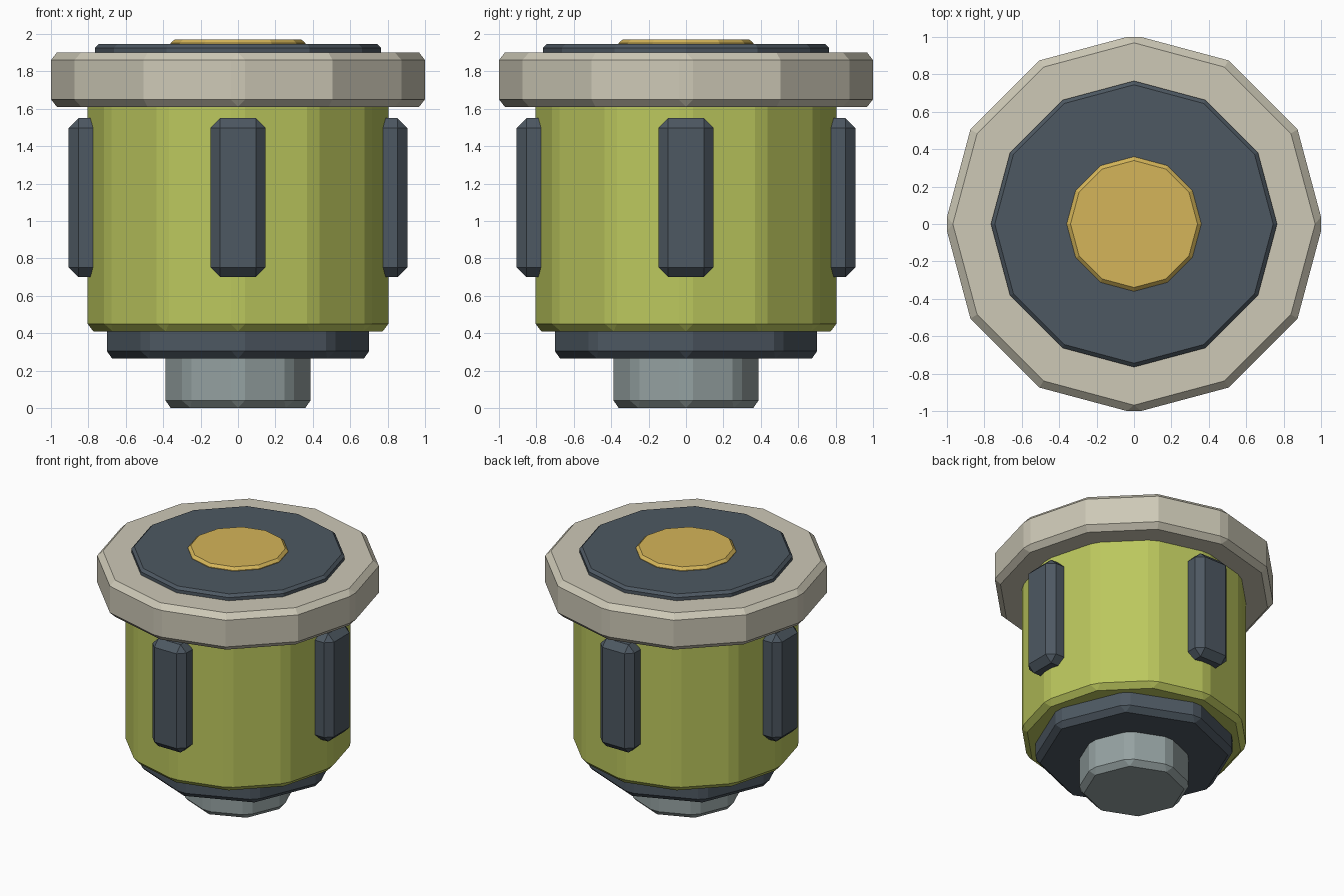
import bpy, bmesh, math
from mathutils import Matrix

if "Cube" in bpy.data.objects:
    bpy.data.objects.remove(bpy.data.objects["Cube"], do_unlink=True)


def make_material(name, color):
    mat = bpy.data.materials.new(name)
    mat.use_nodes = True
    mat.diffuse_color = (*color, 1)
    mat.node_tree.nodes["Principled BSDF"].inputs["Base Color"].default_value = (*color, 1)
    return mat


cream = make_material("cream", (0.61, 0.58, 0.47))
green = make_material("olive_green", (0.50, 0.57, 0.11))
slate = make_material("dark_slate", (0.075, 0.098, 0.122))
gold = make_material("gold", (0.66, 0.46, 0.10))
steel = make_material("steel_grey", (0.30, 0.36, 0.36))


def finish(bm, name, mat):
    mesh = bpy.data.meshes.new(name)
    bm.to_mesh(mesh)
    bm.free()
    mesh.materials.append(mat)
    obj = bpy.data.objects.new(name, mesh)
    bpy.context.collection.objects.link(obj)
    return obj


def chamfer(bm, edges, width):
    bmesh.ops.bevel(bm, geom=edges, offset=width, offset_type='OFFSET',
                    segments=1, profile=0.5, affect='EDGES', clamp_overlap=True)


def prism(name, mat, sides, radius, bottom, top, width, corners="all"):
    """Upright prism with chamfered rims; corners picks which upright edges are cut."""
    bm = bmesh.new()
    bmesh.ops.create_cone(bm, cap_ends=True, segments=sides, radius1=radius, radius2=radius,
                          depth=top - bottom,
                          matrix=Matrix.Translation((0, 0, (top + bottom) / 2)))

    def is_cut(edge):
        a, b = (v.co for v in edge.verts)
        if abs(a.z - b.z) < 0.001:
            return True
        on_axis = min(abs(a.x), abs(a.y)) < 0.001
        return corners == "all" or (corners == "axis" and on_axis)

    chamfer(bm, [e for e in bm.edges if is_cut(e)], width)
    return finish(bm, name, mat)


# Stacked body, from the foot up
prism("stem", steel, 8, 0.403, 0, 0.32, 0.04)
prism("base_plate", slate, 8, 0.717, 0.265, 0.47, 0.04)
prism("body", green, 12, 0.815, 0.41, 1.67, 0.04)
prism("top_rim", cream, 12, 1.01, 1.61, 1.90, 0.04, "axis")
prism("top_disc", slate, 12, 0.765, 1.88, 1.945, 0.02, "none")
prism("centre_button", gold, 12, 0.36, 1.925, 1.97, 0.02, "none")

# Four chamfered lugs around the body
for i, side in enumerate(("front", "left", "back", "right")):
    bm = bmesh.new()
    bmesh.ops.create_cube(bm, size=1, matrix=Matrix.Translation((0, -0.805, 1.125))
                          @ Matrix.Diagonal((0.296, 0.20, 0.85, 1)))
    chamfer(bm, bm.edges[:], 0.052)
    bm.transform(Matrix.Rotation(i * math.pi / 2, 4, 'Z'))
    finish(bm, side + "_lug", slate)
